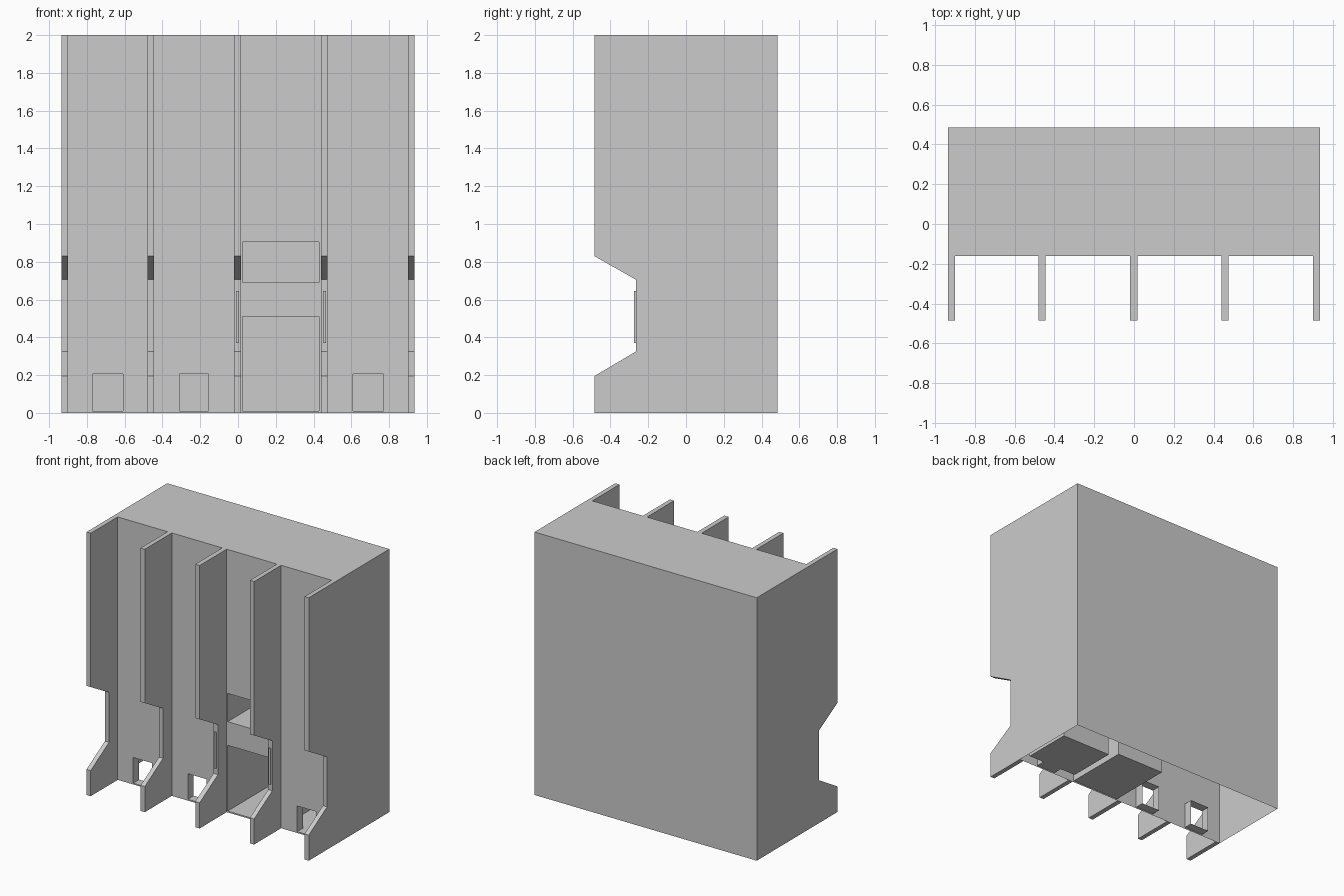
import bpy, bmesh

if "Cube" in bpy.data.objects:
    bpy.data.objects.remove(bpy.data.objects["Cube"])

W, BACK, WALL, FRONT, H = 0.935, 0.485, -0.16, -0.485, 2.0


def finish(name, bm):
    bmesh.ops.remove_doubles(bm, verts=bm.verts, dist=1e-5)
    me = bpy.data.meshes.new(name)
    bm.to_mesh(me)
    bm.free()
    ob = bpy.data.objects.new(name, me)
    bpy.context.collection.objects.link(ob)
    return ob


def face(bm, *pts):
    bm.faces.new([bm.verts.new(p) for p in pts])


def recess(name, x0, x1, z0, z1, y0, y1, closed=True):
    """Tunnel going back from an opening, seen from inside."""
    bm = bmesh.new()
    ring = [(x0, z0), (x1, z0), (x1, z1), (x0, z1)]
    for (ax, az), (bx, bz) in zip(ring, ring[1:] + ring[:1]):
        face(bm, (ax, y0, az), (bx, y0, bz), (bx, y1, bz), (ax, y1, az))
    if closed:
        face(bm, *[(x, y1, z) for x, z in ring])
    return finish(name, bm)


# Outer shell, open at the bottom: back, sides and roof
bm = bmesh.new()
face(bm, (W, BACK, 0), (-W, BACK, 0), (-W, BACK, H), (W, BACK, H))
face(bm, (W, WALL, 0), (W, BACK, 0), (W, BACK, H), (W, WALL, H))
face(bm, (-W, BACK, 0), (-W, WALL, 0), (-W, WALL, H), (-W, BACK, H))
face(bm, (-W, WALL, H), (W, WALL, H), (W, BACK, H), (-W, BACK, H))
finish("building_shell", bm)

# Front wall with door, garage and window openings (x0, x1, z0, z1)
doors = [(-0.77, -0.61, 0.01, 0.205), (-0.31, -0.155, 0.01, 0.205),
         (0.61, 0.77, 0.01, 0.205)]
garage = (0.025, 0.43, 0.01, 0.51)
window = (0.025, 0.43, 0.69, 0.905)
holes = doors + [garage, window]
xs = sorted({-W, W} | {v for h in holes for v in h[:2]})
zs = sorted({0, H} | {v for h in holes for v in h[2:]})
bm = bmesh.new()
for x0, x1 in zip(xs, xs[1:]):
    for z0, z1 in zip(zs, zs[1:]):
        cx, cz = (x0 + x1) / 2, (z0 + z1) / 2
        if any(a < cx < b and c < cz < d for a, b, c, d in holes):
            continue
        face(bm, (x0, WALL, z0), (x1, WALL, z0), (x1, WALL, z1), (x0, WALL, z1))
finish("front_wall", bm)

# Door jambs and recessed rooms
for h in doors:
    recess("door_jamb", *h, WALL, -0.09, closed=False)
recess("garage_recess", *garage, WALL, 0.34)
recess("window_recess", *window, WALL, 0.34)
recess("side_room", 0.48, 0.9, 0.01, 0.25, -0.09, 0.29)

# Vertical fins with a notch near the street
profile = [(WALL, 0), (FRONT, 0), (FRONT, 0.195), (-0.265, 0.325),
           (-0.265, 0.705), (FRONT, 0.83), (FRONT, H), (WALL, H)]
for x0, x1 in [(-W, -0.9), (-0.48, -0.445), (-0.02, 0.017), (0.44, 0.475), (0.9, W)]:
    bm = bmesh.new()
    f = bm.faces.new([bm.verts.new((x0, y, z)) for y, z in profile])
    new = bmesh.ops.extrude_face_region(bm, geom=[f])["geom"]
    bmesh.ops.translate(bm, vec=(x1 - x0, 0, 0),
                        verts=[v for v in new if isinstance(v, bmesh.types.BMVert)])
    bmesh.ops.recalc_face_normals(bm, faces=bm.faces)
    finish("facade_fin", bm)

# Thin lamp strips on the fins beside the garage
for x in (-0.002, 0.457):
    bm = bmesh.new()
    bmesh.ops.create_cube(bm, size=1)
    bmesh.ops.scale(bm, vec=(0.016, 0.01, 0.275), verts=bm.verts)
    bmesh.ops.translate(bm, vec=(x, -0.27, 0.508), verts=bm.verts)
    finish("lamp_strip", bm)
